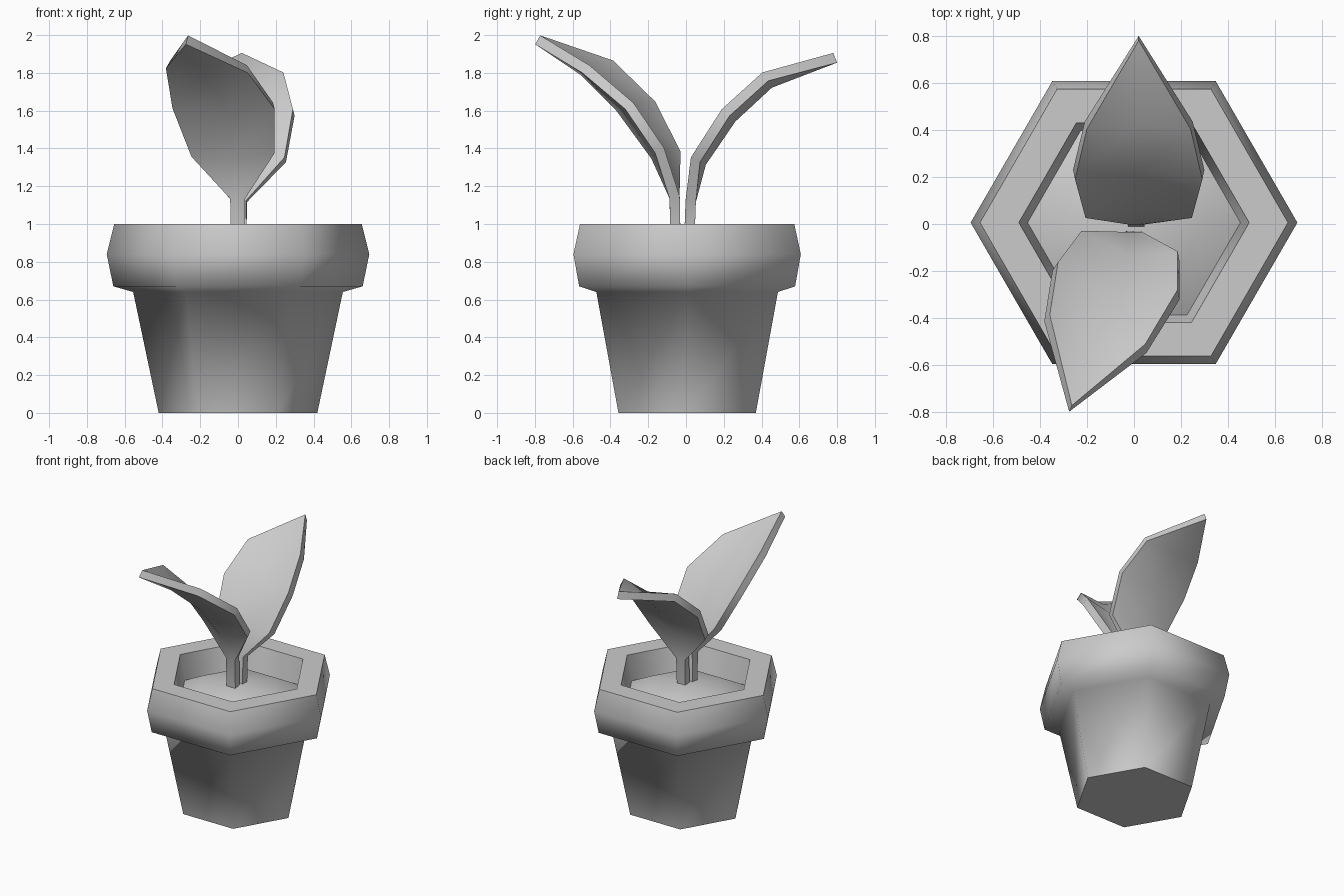
import bpy, bmesh, math
from mathutils import Vector

if "Cube" in bpy.data.objects:
    bpy.data.objects.remove(bpy.data.objects["Cube"])

grey = bpy.data.materials.new("plain_grey")
grey.use_nodes = True
COLOUR = (0.6, 0.6, 0.6, 1)
grey.diffuse_color = COLOUR
grey.node_tree.nodes["Principled BSDF"].inputs["Base Color"].default_value = COLOUR


def finish(name, bm, angle, thickness=0):
    bmesh.ops.recalc_face_normals(bm, faces=bm.faces)
    mesh = bpy.data.meshes.new(name)
    bm.to_mesh(mesh)
    bm.free()
    obj = bpy.data.objects.new(name, mesh)
    bpy.context.collection.objects.link(obj)
    mesh.materials.append(grey)
    bpy.ops.object.select_all(action="DESELECT")
    obj.select_set(True)
    bpy.context.view_layer.objects.active = obj
    if thickness:
        solid = obj.modifiers.new("thickness", "SOLIDIFY")
        solid.thickness = thickness
        solid.offset = 0
        bpy.ops.object.modifier_apply(modifier=solid.name)
    bpy.ops.object.shade_smooth_by_angle(angle=math.radians(angle))
    return obj


def hex_lathe(name, profile, angle):
    """Six-sided turned form; a radius of zero closes to a point."""
    bm = bmesh.new()
    rings = []
    for r, z in profile:
        count = 6 if r else 1
        rings.append([bm.verts.new((r * math.cos(i * math.pi / 3),
                                    r * math.sin(i * math.pi / 3) + 0.006, z))
                      for i in range(count)])
    for a, b in zip(rings, rings[1:]):
        for i in range(6):
            j = (i + 1) % 6
            corners = [a[i % len(a)], a[j % len(a)], b[j % len(b)], b[i % len(b)]]
            bm.faces.new(list(dict.fromkeys(corners)))
    if len(rings[0]) == 6:
        bm.faces.new(rings[0])
    return finish(name, bm, angle)


def leaf(name, rows, tip):
    """Thick blade from rows of left edge, midrib and right edge, ending in a tip."""
    bm = bmesh.new()
    grid = [[bm.verts.new(p) for p in row] for row in rows]
    for a, b in zip(grid, grid[1:]):
        for i in range(2):
            bm.faces.new((a[i], a[i + 1], b[i + 1], b[i]))
    point = bm.verts.new(tip)
    for i in range(2):
        bm.faces.new((grid[-1][i], grid[-1][i + 1], point))
    return finish(name, bm, 55, 0.055)


def stem_row(x, y, z):
    return [(x + d, y, z) for d in (-0.035, 0, 0.035)]


def even_row(x, half, y, z, y_mid, z_mid):
    return [(x - half, y, z), (x, y_mid, z_mid), (x + half, y, z)]


# Pot with a heavy rim and sloping inner wall
hex_lathe("pot", [(0.42, 0), (0.555, 0.64), (0.66, 0.67), (0.695, 0.84),
                  (0.655, 1.0), (0.49, 1.0), (0.45, 0.8)], 65)

# Domed soil
hex_lathe("soil", [(0.46, 0.81), (0.3, 0.89), (0, 0.93)], 65)

# Front leaf, tilted and twisted to one side
leaf("front_leaf", [
    stem_row(0, -0.055, 0.85),
    stem_row(0, -0.06, 1.14),
    [(-0.235, -0.05, 1.37), (-0.02, -0.16, 1.36), (0.19, -0.14, 1.39)],
    [(-0.335, -0.18, 1.63), (-0.06, -0.35, 1.62), (0.19, -0.3, 1.625)],
    [(-0.37, -0.4, 1.845), (-0.17, -0.54, 1.81), (0.05, -0.53, 1.82)],
], (-0.27, -0.785, 1.975))

# Back leaf, even on both sides
leaf("back_leaf", [
    stem_row(0.01, 0.015, 0.85),
    stem_row(0.01, 0.025, 1.12),
    even_row(0.02, 0.23, 0.05, 1.34, 0.08, 1.325),
    even_row(0.02, 0.275, 0.21, 1.59, 0.24, 1.56),
    even_row(0.02, 0.225, 0.42, 1.78, 0.44, 1.745),
], (0.02, 0.79, 1.88))
